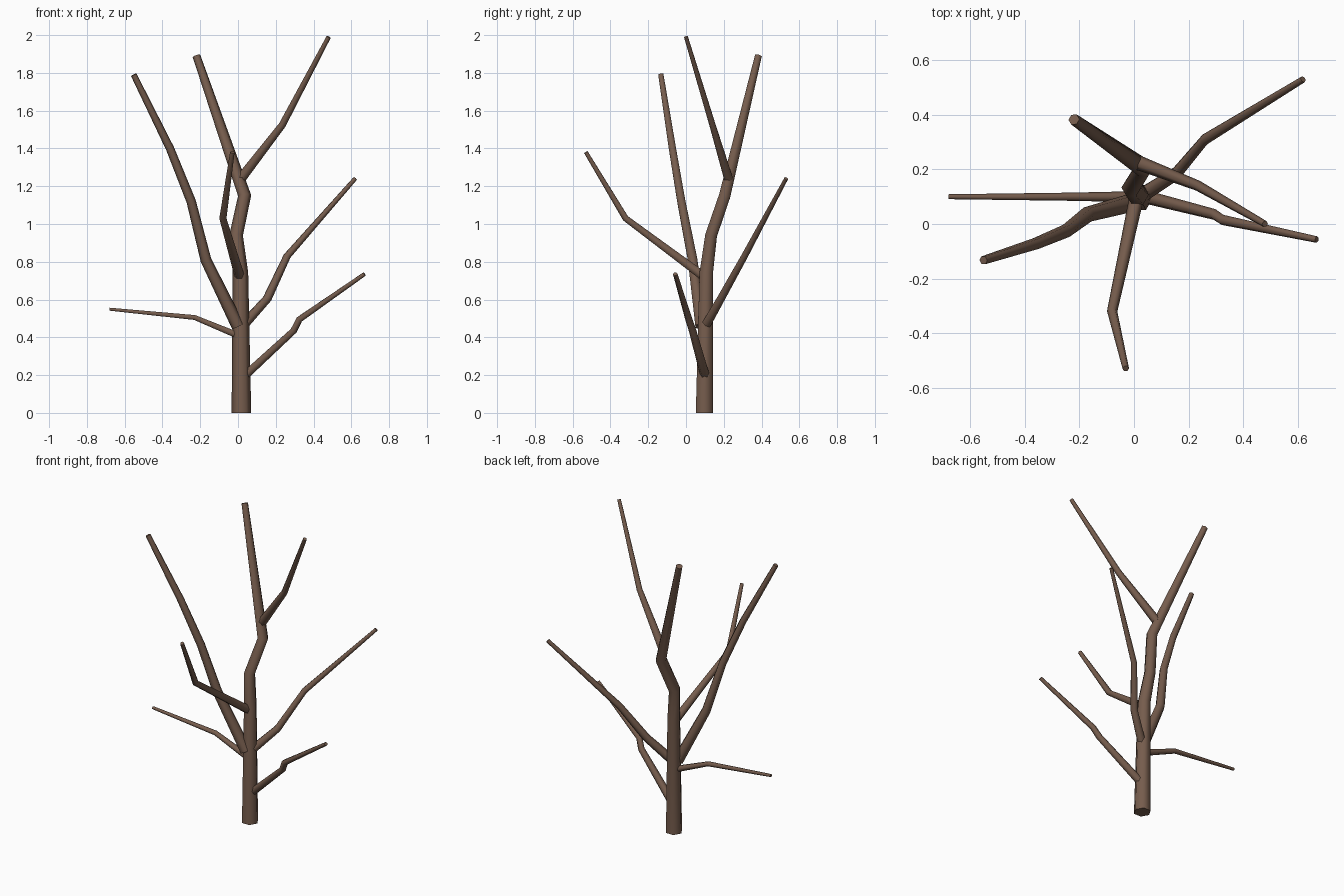
import bpy, bmesh, math
from mathutils import Vector

if "Cube" in bpy.data.objects:
    bpy.data.objects.remove(bpy.data.objects["Cube"])

bark = bpy.data.materials.new("bark brown")
bark.diffuse_color = (0.18, 0.108, 0.074, 1)
bark.use_nodes = True
bark.node_tree.nodes["Principled BSDF"].inputs["Base Color"].default_value = bark.diffuse_color
SIDES = 6


def limb(name, points, radii):
    """Tapered hexagonal tube with mitred joints and flat end caps."""
    pts = [Vector(p) for p in points]
    dirs = [(b - a).normalized() for a, b in zip(pts, pts[1:])]
    bm = bmesh.new()
    u = Vector((1, 0, 0))
    if abs(dirs[0].x) > 0.7:
        u = Vector((0, 1, 0))
    rings = []
    for i, p in enumerate(pts):
        before, after = dirs[max(i - 1, 0)], dirs[min(i, len(dirs) - 1)]
        n = (before + after).normalized()
        u = (u - n * u.dot(n)).normalized()
        v = n.cross(u)
        ring = []
        for k in range(SIDES):
            a = 2 * math.pi * k / SIDES
            ring.append(bm.verts.new(p + radii[i] * (u * math.cos(a) + v * math.sin(a))))
        rings.append(ring)
    for lo, hi in zip(rings, rings[1:]):
        for k in range(SIDES):
            j = (k + 1) % SIDES
            bm.faces.new((lo[k], lo[j], hi[j], hi[k])).smooth = True
    # Flat caps with sharp rims
    for ring in (rings[0][::-1], rings[-1]):
        cap = bm.faces.new(ring)
        cap.smooth = False
        for e in cap.edges:
            e.smooth = False
    bmesh.ops.recalc_face_normals(bm, faces=bm.faces)
    mesh = bpy.data.meshes.new(name)
    bm.to_mesh(mesh)
    bm.free()
    mesh.materials.append(bark)
    obj = bpy.data.objects.new(name, mesh)
    bpy.context.collection.objects.link(obj)
    return obj


# Trunk, bending back and left towards its tip
trunk = limb("trunk",
             [(0.018, 0.097, 0), (0.013, 0.107, 0.74), (-0.01, 0.133, 0.94),
              (0.035, 0.205, 1.15), (-0.22, 0.383, 1.89)],
             [0.052, 0.041, 0.036, 0.035, 0.021])
for vert in trunk.data.vertices[:SIDES]:
    vert.co.z = 0  # level foot

# Branches, lowest to highest
limb("low_right_branch",
     [(0.04, 0.1, 0.2), (0.295, 0.035, 0.435), (0.325, 0.015, 0.495), (0.67, -0.057, 0.735)],
     [0.025, 0.02, 0.019, 0.012])
limb("low_left_branch",
     [(0.0, 0.1, 0.41), (-0.23, 0.1, 0.505), (-0.68, 0.1, 0.549)],
     [0.02, 0.015, 0.009])
limb("mid_right_branch",
     [(0.02, 0.1, 0.455), (0.155, 0.185, 0.605), (0.26, 0.31, 0.83), (0.62, 0.53, 1.24)],
     [0.028, 0.024, 0.02, 0.012])
limb("tall_left_branch",
     [(0.0, 0.08, 0.46), (-0.17, 0.035, 0.81), (-0.248, -0.025, 1.12),
      (-0.36, -0.072, 1.4), (-0.552, -0.133, 1.79)],
     [0.035, 0.029, 0.025, 0.022, 0.016])
limb("front_branch",
     [(0.008, 0.09, 0.725), (-0.08, -0.32, 1.03), (-0.03, -0.53, 1.38)],
     [0.027, 0.019, 0.012])
limb("upper_right_branch",
     [(0.015, 0.225, 1.24), (0.235, 0.14, 1.525), (0.48, 0.0, 1.99)],
     [0.027, 0.019, 0.012])
